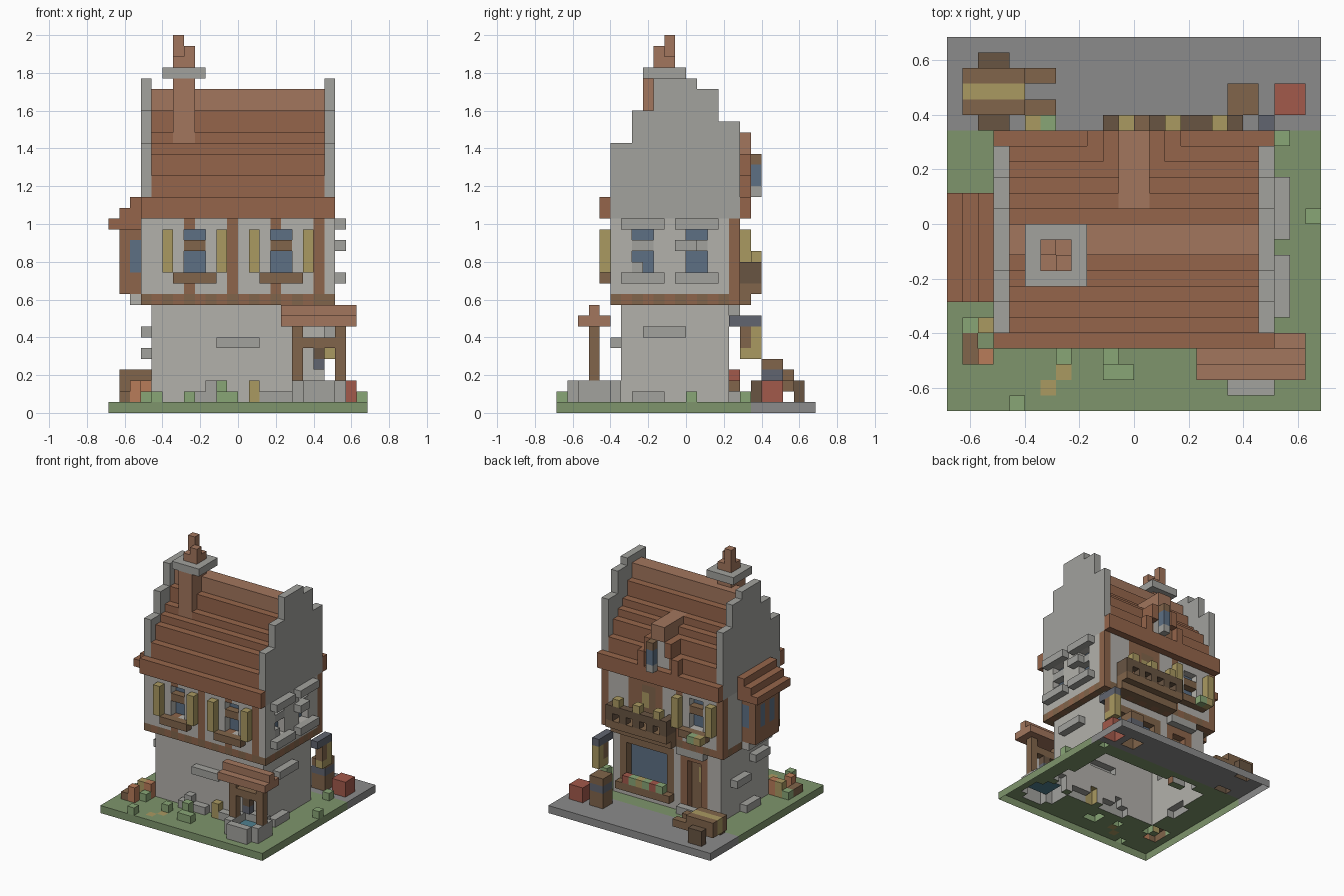
import bpy, bmesh
from mathutils import Vector

if "Cube" in bpy.data.objects:
    bpy.data.objects.remove(bpy.data.objects["Cube"])

V = 2 / 35            # block size: the model is 24 x 24 x 35 blocks
cells = {}            # (i, j, k) -> part name

COL = {"grass": (.21, .30, .15), "tuft": (.25, .38, .18), "roof": (.30, .13, .07),
       "ridge": (.36, .18, .11), "timber": (.27, .13, .07), "wood": (.22, .13, .07),
       "dark": (.14, .09, .055), "glass": (.11, .16, .23), "yellow": (.40, .32, .12),
       "wall": (.45, .44, .41), "stone": (.36, .36, .34), "paving": (.26, .26, .26),
       "red": (.36, .10, .07), "orange": (.48, .20, .10), "iron": (.12, .13, .16),
       "water": (.08, .22, .28)}
PART_COL = {}


def box(part, col, i, j, k):
    """Fill a block range; each range is (start, end) or one index."""
    if part:
        part = part + "_" + col
        PART_COL[part] = col
    rng = [range(r, r + 1) if isinstance(r, int) else range(*r) for r in (i, j, k)]
    for a in rng[0]:
        for b in rng[1]:
            for c in rng[2]:
                if part:
                    cells[a, b, c] = part
                else:
                    cells.pop((a, b, c), None)


# ground plate
box("ground", "grass", (0, 24), (0, 18), 0)
box("street", "paving", (0, 24), (18, 24), 0)

# storeys and the beam course between them
box("lower_wall", "wall", (4, 20), (6, 16), (1, 10))
box("upper_wall", "wall", (3, 21), (5, 17), (10, 18))
for n in range(3, 21):
    for j in (5, 16):
        box("beam_course", "wood" if n % 2 else "timber", n, j, 10)
for n in range(5, 17):
    for i in (3, 20):
        box("beam_course", "wood" if n % 2 else "timber", i, n, 10)
for i in (7, 11, 15, 19):
    box("front_post", "timber", i, 5, (11, 18))
for i in (3, 9, 16, 20):
    box("back_post", "timber", i, 16, (11, 18))

# stepped roof and gable walls
for n, top in enumerate([20, 22, 24, 25, 26, 28, 30]):
    for j in (4 + n, 17 - n):
        box("roof", "ridge" if n == 6 else "roof",
            (3, 21) if n == 0 else (4, 20), j, (18, top))
for j0, j1, top in [(5, 7, 25), (7, 9, 28), (9, 13, 31), (13, 15, 30), (15, 17, 27)]:
    for i in (3, 20):
        box("gable", "stone", i, (j0, j1), (18, top))

# chimney
box("chimney", "ridge", (6, 8), (9, 11), (26, 33))
box("chimney", "ridge", (6, 8), 8, (24, 31))
box("chimney_cap", "stone", (5, 9), (8, 12), 31)
box("chimney_pot", "ridge", 6, 10, (33, 35))
box("chimney_pot", "ridge", 7, 9, 33)


# shuttered windows, front (two) and back (one)
def window(i, face, out):
    step = -1 if out < face else 1
    box(None, None, (i, i + 2), face, (13, 17))
    box("window", "glass", (i, i + 2), face - step, (13, 17))
    box("window_bar", "wood", (i, i + 2), face, 15)
    for s in (i - 2, i + 3):
        box("shutter", "yellow", s, out, (13, 17))
    box("sill", "wood", (i - 1, i + 3), out, 12)


window(7, 5, 4)
window(15, 5, 4)
window(6, 16, 17)
box("window_flower", "yellow", 5, 18, 12)
box("window_flower", "tuft", 6, 18, 12)

# right side windows with stone lintels and sills
for j in (7, 12):
    box(None, None, 20, (j, j + 2), (13, 17))
    box("side_window", "glass", 19, (j, j + 2), (13, 17))
    for k in (12, 17):
        box("side_lintel", "stone", 21, (j - 1, j + 3), k)
    box("side_bar", "stone", 20, (j, j + 2), 15)
box("side_bar", "stone", 21, (11, 13), 15)
box("side_bar", "stone", 20, 7, 13)

# left bay window
box("bay", "timber", (1, 3), (8, 13), (11, 17))
box("bay_foot", "wall", 2, (8, 13), 10)
box("bay_glass", "glass", 1, (9, 10), (13, 16))
box("bay_glass", "glass", 1, (11, 12), (13, 16))
box("bay_glass", "glass", 2, (8, 13), (13, 16))
box("bay_roof", "roof", (0, 3), (7, 14), 17)
box("bay_roof", "roof", (1, 3), (7, 14), 18)
box("bay_roof", "roof", 2, (7, 14), 19)

# back dormer
for n in range(3):
    for i in (9 + n, 14 - n):
        box("dormer_roof", "ridge" if n == 2 else "roof", i, (13, 18), (20 + 2 * n, 22 + 2 * n))
box("dormer_face", "timber", (10, 14), (13, 17), (18, 22))
box("dormer_face", "wall", (11, 13), (13, 17), (20, 24))
box("dormer_lamp", "wood", 12, 18, 23)
box("dormer_lamp", "glass", 12, 18, (21, 23))
box("dormer_lamp", "stone", 12, 18, 20)

# balcony with door
box("balcony_door", "timber", (12, 16), 16, (11, 18))
box("balcony_door", "wood", (13, 15), 16, (11, 17))
box("balcony_door", "yellow", 14, 16, (14, 16))
box("balcony_floor", "wood", (10, 19), 17, 10)
box("balcony_floor", "wood", (10, 19), (17, 19), 11)
box("balcony_rail", "dark", (10, 19), 18, 13)
for i in range(10, 19, 2):
    box("balcony_rail", "dark", i, 18, 12)
for i in (10, 18):
    box("balcony_rail", "dark", i, 17, (12, 14))
for i in (11, 14, 17):
    box("balcony_flower", "yellow", i, 18, 14)

# shop window, planter and street door
box("shop_frame", "wood", (11, 19), 15, (2, 9))
box(None, None, (12, 18), 15, (3, 8))
box("shop_glass", "glass", (12, 18), 14, (3, 8))
box("planter", "wood", (11, 19), 16, 2)
for i in range(12, 18):
    box("planter_flower", ("tuft", "red", "tuft", "yellow")[i % 4], i, 16, 3)
box("door_frame", "timber", (6, 10), 15, (1, 9))
box(None, None, (7, 9), 15, (1, 8))
box("door", "wood", (7, 9), 14, (1, 8))
box("door", "yellow", 7, 14, (5, 7))
box("door_lintel", "stone", (6, 10), 16, 9)
box("doorstep", "stone", (6, 10), 16, 1)

# corner lantern
box("lantern_cap", "iron", 20, (16, 19), 8)
box("lantern", "yellow", 20, (17, 19), (5, 8))
box("lantern", "wood", 20, 17, (6, 8))

# loose stones on the lower wall
for i, j, k in [((10, 14), 5, 6), ((8, 12), 5, 1), ((14, 17), 5, 1), (9, 5, 2),
                (20, (8, 12), 7), (3, (7, 10), 7), (3, (11, 14), 5),
                (20, (7, 10), 1), (3, (9, 12), 1)]:
    box("wall_stone", "stone", i, j, k)

# well
box("well", "stone", (18, 21), (1, 6), (1, 3))
box("well", "stone", (17, 22), (2, 5), (1, 3))
box(None, None, (18, 21), (2, 5), 2)
box("well_water", "water", (18, 21), (2, 5), 1)
for i in (17, 21):
    box("well_post", "wood", i, 3, (3, 8))
box("well_bar", "wood", (18, 21), 3, 6)
box("well_rope", "dark", 19, 3, 5)
box("well_bucket", "iron", 19, 3, 4)
box("well_roof", "ridge", (16, 23), (2, 5), 8)
box("well_roof", "ridge", (16, 23), 3, 9)

# hand cart
box("cart", "wood", (1, 5), (19, 22), (2, 4))
box(None, None, (1, 5), 20, 3)
box("cart_hay", "yellow", (1, 5), 20, (2, 4))
for j in (19, 21):
    box("cart_handle", "wood", (5, 7), j, 2)
for j in (18, 22):
    box("cart_wheel", "dark", (2, 4), j, (1, 3))

# barrel and crate
box("barrel", "wood", (18, 20), (19, 21), (1, 5))
box("barrel_band", "iron", (18, 20), (19, 21), 3)
box("crate", "red", (21, 23), (19, 21), (1, 3))

# garden plants
for i, j, top, col in [(1, 3, 2, "wood"), (1, 4, 2, "wood"), (2, 3, 3, "orange"),
                       (2, 5, 3, "yellow"), (1, 5, 2, "tuft"), (3, 4, 2, "tuft"),
                       (3, 5, 3, "orange"), (4, 0, 2, "tuft"), (7, 3, 2, "tuft"),
                       (10, 3, 3, "tuft"), (10, 2, 2, "tuft"), (11, 2, 2, "tuft"),
                       (13, 5, 3, "yellow"), (21, 17, 2, "tuft"), (23, 12, 2, "tuft")]:
    box("plant", col, i, j, (1, top))
for i, j in [(7, 2), (6, 1)]:
    box("flower_patch", "yellow", i, j, 0)

# turn each part into an outer-skin mesh, open towards the ground
DIRS = [Vector(d) for d in [(1, 0, 0), (-1, 0, 0), (0, 1, 0), (0, -1, 0), (0, 0, 1), (0, 0, -1)]]
meshes = {}
for (i, j, k), part in cells.items():
    bm = meshes.setdefault(part, bmesh.new()) if part not in meshes else meshes[part]
    centre = Vector((i - 11.5, j - 11.5, k + .5))
    for d in DIRS:
        n = (i + int(d.x), j + int(d.y), k + int(d.z))
        if n in cells or n[2] < 0:
            continue
        u = Vector((d.y, d.z, d.x))
        w = d.cross(u)
        bm.faces.new([bm.verts.new((centre + (d + a * u + b * w) / 2) * V)
                      for a, b in ((-1, -1), (1, -1), (1, 1), (-1, 1))])

mats = {}
for name, rgb in COL.items():
    mats[name] = bpy.data.materials.new(name)
    mats[name].diffuse_color = (*rgb, 1)
for part, bm in meshes.items():
    if bm.faces:
        bmesh.ops.remove_doubles(bm, verts=bm.verts, dist=1e-4)
        me = bpy.data.meshes.new(part)
        bm.to_mesh(me)
        me.materials.append(mats[PART_COL[part]])
        bpy.context.collection.objects.link(bpy.data.objects.new(part, me))
    bm.free()

for m in bpy.data.materials:
    if m.users and not m.is_grease_pencil:
        m.use_nodes = True
        m.node_tree.nodes["Principled BSDF"].inputs["Base Color"].default_value = m.diffuse_color
